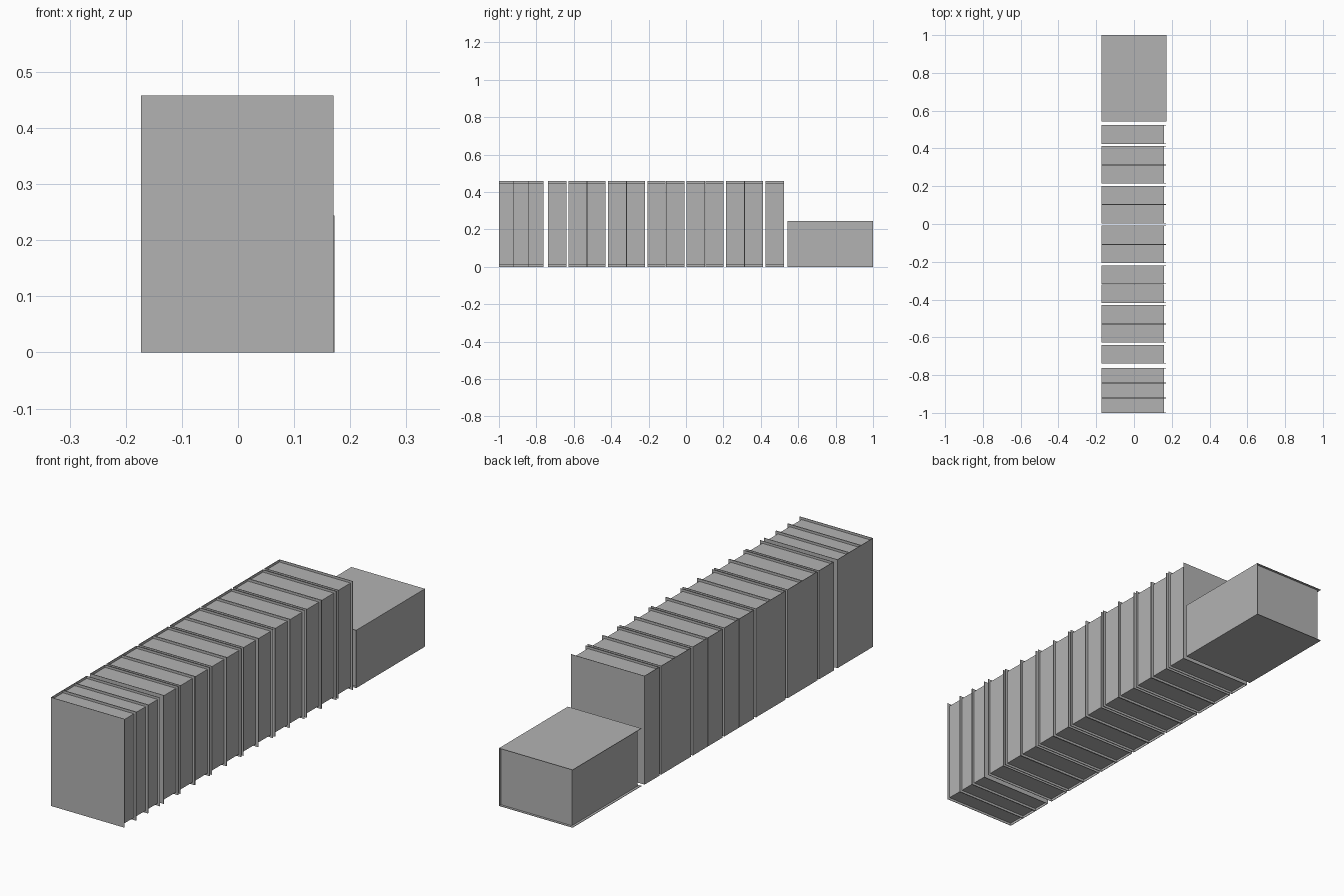
import bpy
from mathutils import Matrix, Vector

cube = bpy.data.objects.get("Cube")
if cube:
    bpy.data.objects.remove(cube, do_unlink=True)

grey = bpy.data.materials.new("plain_grey")
grey.use_nodes = True
colour = (0.45, 0.45, 0.45, 1)
grey.diffuse_color = colour
grey.node_tree.nodes["Principled BSDF"].inputs["Base Color"].default_value = colour

WIDTH, HEIGHT = 0.343, 0.458   # cover size
BOARD, INSET = 0.002, 0.01     # cover thickness, page inset


def prism(name, outline, z0, z1, place):
    """Extrude an xy outline from z0 to z1 and move it into place."""
    n = len(outline)
    verts = [place @ Vector((x, y, z)) for z in (z0, z1) for x, y in outline]
    faces = [tuple(reversed(range(n))), tuple(range(n, 2 * n))]
    faces += [(i, (i + 1) % n, n + (i + 1) % n, n + i) for i in range(n)]
    mesh = bpy.data.meshes.new(name)
    mesh.from_pydata(verts, [], faces)
    mesh.materials.append(grey)
    obj = bpy.data.objects.new(name, mesh)
    bpy.context.collection.objects.link(obj)


def book(name, thick, place):
    """U-shaped cover with its spine at x = 0, and a recessed page block."""
    t, b, w = thick, BOARD, WIDTH
    cover = [(0, 0), (w, 0), (w, b), (b, b), (b, t - b), (w, t - b), (w, t), (0, t)]
    pages = [(b, b), (w - INSET, b), (w - INSET, t - b), (b, t - b)]
    prism(name + "_cover", cover, 0, HEIGHT, place)
    prism(name + "_pages", pages, INSET, HEIGHT - INSET, place)


# Standing books: three thin ones, a single, five pairs and a last single
THIN, THICK, PERIOD = 0.0793, 0.0985, 0.2105
row = [(-1 + i * THIN, THIN) for i in range(3)]
row.append((-0.738, THICK))
for i in range(5):
    start = -0.628 + i * PERIOD
    row += [(start, THICK), (start + THICK + 0.001, THICK)]
row.append((0.4245, THICK))
for i, (y, thick) in enumerate(row):
    book(f"standing_book_{i + 1}", thick, Matrix.Translation((-0.173, y, 0)))

# Thick book lying flat at the back, spine towards +x
axes = Matrix(((-1, 0, 0, 0.172), (0, 0, 1, 0.542), (0, 1, 0, 0), (0, 0, 0, 1)))
book("lying_book", 0.244, axes)
